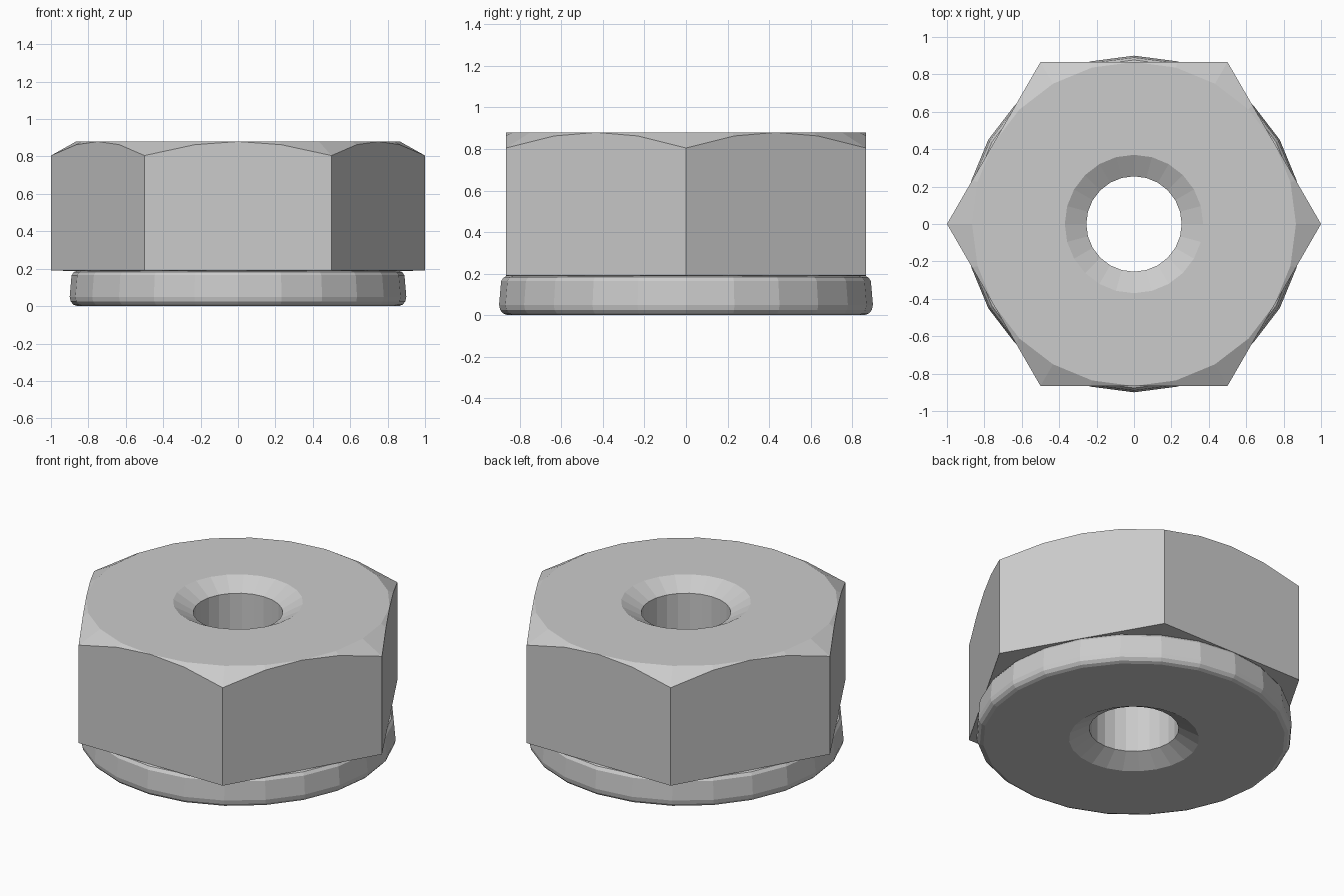
import bpy, bmesh
from math import cos, sin, pi, radians

if "Cube" in bpy.data.objects:
    bpy.data.objects.remove(bpy.data.objects["Cube"])

SEG = 24
FLAT = 0.866   # centre to hexagon flat


def hex_radius(a):
    """Distance to the hexagon outline at angle a (corners on the x axis)."""
    return FLAT / cos((a % (pi / 3)) - pi / 6)


def chamfer_z(a):
    """Height where the conical top chamfer meets the hexagon side."""
    return 0.88 - (hex_radius(a) - FLAT) * 0.56


def ring(r, z):
    return lambda a: (r, z)


# Closed cross-section: top face, hex sides, collar, countersunk bore
profile = [
    ring(0.37, 0.88),
    ring(FLAT, 0.88),
    lambda a: (hex_radius(a), chamfer_z(a)),
    lambda a: (hex_radius(a), 0.19),
    # rounded collar
    ring(0.862, 0.188),
    ring(0.877, 0.183),
    ring(0.89, 0.165),
    ring(0.90, 0.05),
    ring(0.895, 0.025),
    ring(0.88, 0.008),
    ring(0.86, 0.0),
    # bore
    ring(0.37, 0.0),
    ring(0.255, 0.065),
    ring(0.255, 0.815),
]

bm = bmesh.new()
columns = []
for i in range(SEG):
    a = radians(i * 360 / SEG)
    column = []
    for point in profile:
        r, z = point(a)
        column.append(bm.verts.new((r * cos(a), r * sin(a), z)))
    columns.append(column)

for i in range(SEG):
    c0, c1 = columns[i], columns[(i + 1) % SEG]
    for j in range(len(profile)):
        k = (j + 1) % len(profile)
        bm.faces.new((c0[j], c0[k], c1[k], c1[j]))

# Merge the points where the chamfer touches the flats
bmesh.ops.remove_doubles(bm, verts=bm.verts, dist=0.0005)
bmesh.ops.recalc_face_normals(bm, faces=bm.faces)

mesh = bpy.data.meshes.new("collared_hex_nut")
bm.to_mesh(mesh)
bm.free()
nut = bpy.data.objects.new("collared_hex_nut", mesh)
bpy.context.collection.objects.link(nut)
